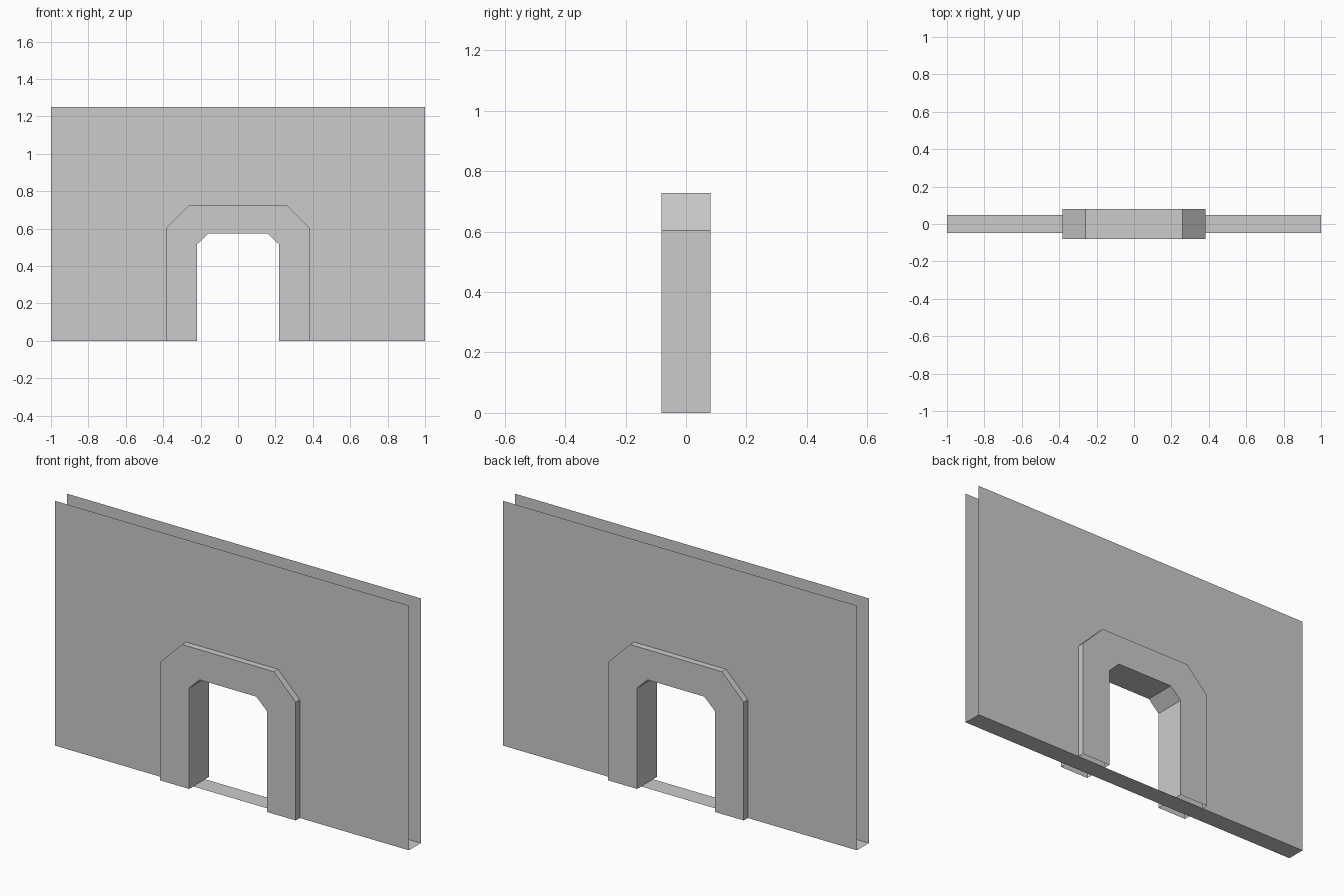
import bpy, bmesh

if "Cube" in bpy.data.objects:
    bpy.data.objects.remove(bpy.data.objects["Cube"])

WALL_Y, FRAME_Y = 0.048, 0.081
HALF_W, HEIGHT = 1.0, 1.25


def arch(half, spring, top_half, top):
    """Chamfered arch outline from the left foot to the right foot."""
    left = [(-half, 0), (-half, spring), (-top_half, top)]
    return left + [(-x, z) for x, z in reversed(left)]


def add_plates(bm, outline, y):
    """Matching front and back plates; outline runs clockwise seen from the front."""
    rows = [[bm.verts.new((x, s * y, z)) for x, z in outline] for s in (-1, 1)]
    bm.faces.new(rows[0][::-1])
    bm.faces.new(rows[1])
    return rows


def finish(bm, name):
    mesh = bpy.data.meshes.new(name)
    bm.to_mesh(mesh)
    bm.free()
    obj = bpy.data.objects.new(name, mesh)
    bpy.context.collection.objects.link(obj)


inner = arch(0.22, 0.515, 0.16, 0.573)
outer = arch(0.383, 0.604, 0.26, 0.727)

# Wall: two plates with a doorway, open at the top and ends
bm = bmesh.new()
add_plates(bm, [(-HALF_W, 0), (-HALF_W, HEIGHT), (HALF_W, HEIGHT), (HALF_W, 0)] + inner[::-1], WALL_Y)
# Floor strip closing the underside, also across the doorway
strip = [(-HALF_W, -WALL_Y), (-HALF_W, WALL_Y), (HALF_W, WALL_Y), (HALF_W, -WALL_Y)]
bm.faces.new([bm.verts.new((x, y, 0)) for x, y in strip])
finish(bm, "wall")

# Door frame: raised arch with outer rim and inner lining, open at the feet
bm = bmesh.new()
front, back = add_plates(bm, outer + inner[::-1], FRAME_Y)
n = len(front)
for i in range(n - 1):
    if i != len(outer) - 1:
        bm.faces.new((front[i], front[i + 1], back[i + 1], back[i]))
finish(bm, "door_frame")
